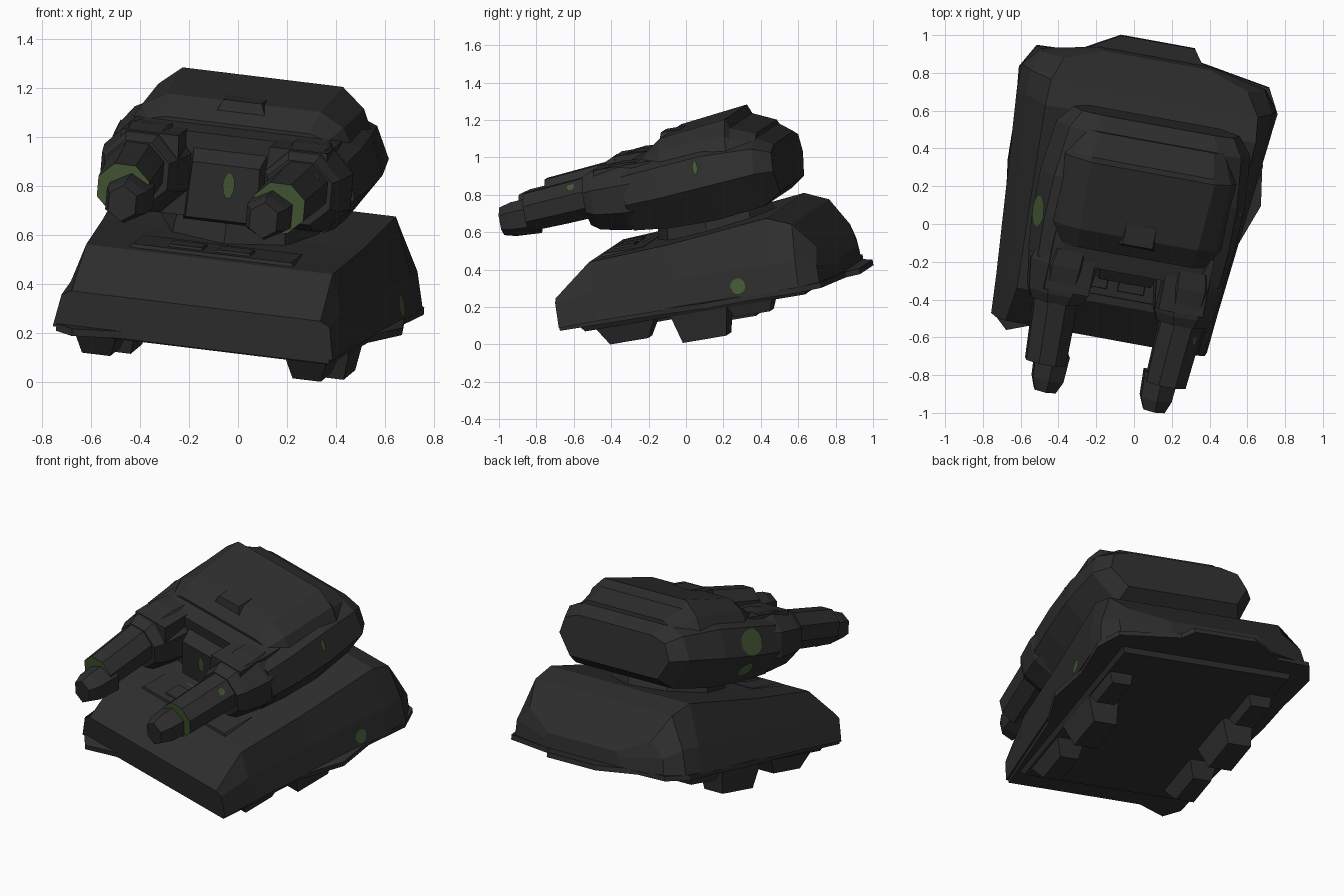
import bpy, bmesh, math
from mathutils import Vector, Matrix

# The whole vehicle sits tilted: local frame (u right, y back, z up) to world
ax = Vector((0.975, -0.178, -0.119)).normalized()
ay = Vector((0.195, 0.967, 0.163))
az = ax.cross(ay).normalized()
ay = az.cross(ax)
FRAME = Matrix((ax, ay, az)).transposed().to_4x4()
FRAME.translation = ax * -0.097


def material(name, rgb):
    m = bpy.data.materials.new(name)
    m.diffuse_color = (*rgb, 1)
    return m


DARK = material("charcoal armour", (0.027, 0.027, 0.027))
GREEN = material("dull green", (0.06, 0.10, 0.036))
parts = []


def finish(name, bm, green=None, mat=DARK):
    bmesh.ops.remove_doubles(bm, verts=bm.verts, dist=1e-5)
    bmesh.ops.recalc_face_normals(bm, faces=bm.faces)
    if green:
        for f in bm.faces:
            f.material_index = int(green(f.normal, f.calc_center_median()))
    me = bpy.data.meshes.new(name)
    bm.to_mesh(me)
    bm.free()
    me.materials.append(mat)
    if green:
        me.materials.append(GREEN)
    ob = bpy.data.objects.new(name, me)
    bpy.context.collection.objects.link(ob)
    ob.matrix_world = FRAME
    parts.append(ob)


def loft(name, rings, green=None):
    bm = bmesh.new()
    vs = [[bm.verts.new(p) for p in r] for r in rings]
    n = len(rings[0])
    for a, b in zip(vs, vs[1:]):
        for i in range(n):
            j = (i + 1) % n
            bm.faces.new((a[i], a[j], b[j], b[i]))
    bm.faces.new(vs[0])
    bm.faces.new(vs[-1])
    finish(name, bm, green)


def body(name, sections):
    """Symmetric loft: each section is y and a half profile of (u, z)."""
    loft(name, [[(u, y, z) for u, z in h] + [(-u, y, z) for u, z in reversed(h)]
                for y, h in sections])


def tube(name, path, sides, green=None):
    """Faceted tube along y: rings of (u, y, z, half width, half height)."""
    angs = [2 * math.pi * (i + 0.5) / sides for i in range(sides)]
    loft(name, [[(u + rw * math.cos(a), y, z + rh * math.sin(a)) for a in angs]
                for u, y, z, rw, rh in path], green)


def block(name, u, y, z0, z1, du, dy, top=1.0, bottom=1.0):
    def ring(k, z):
        return [(u + sx * du * k, y + sy * dy * k, z)
                for sx, sy in ((-1, -1), (1, -1), (1, 1), (-1, 1))]
    loft(name, [ring(bottom, z0), ring(top, z1)])


def patch(name, at, normal, ru, rv):
    bm = bmesh.new()
    n = Vector(normal).normalized()
    bmesh.ops.create_circle(bm, cap_ends=True, segments=12, radius=1)
    bm.transform(Matrix.Translation(Vector(at) + n * 0.008)
                 @ n.to_track_quat('Z', 'Y').to_matrix().to_4x4()
                 @ Matrix.Diagonal((ru, rv, 1, 1)))
    finish(name, bm, mat=GREEN)


# Hull armour
body("hull", [
    (-0.567, [(0.585, 0.245), (0.56, 0.38), (0.52, 0.40)]),
    (-0.355, [(0.60, 0.25), (0.565, 0.40), (0.515, 0.56)]),
    (0.10, [(0.64, 0.25), (0.60, 0.40), (0.54, 0.585)]),
    (0.65, [(0.69, 0.25), (0.655, 0.40), (0.57, 0.64)]),
    (0.78, [(0.69, 0.25), (0.655, 0.40), (0.56, 0.585)]),
    (0.88, [(0.61, 0.25), (0.60, 0.35), (0.50, 0.44)]),
    (0.945, [(0.30, 0.25), (0.30, 0.31), (0.28, 0.345)])])

# Skirt plate around the base, with a torn front corner on the left
right = [(0.57, -0.567), (0.62, 0.0), (0.71, 0.26), (0.67, 0.5), (0.70, 0.76),
         (0.63, 0.89), (0.25, 0.955), (0.20, 1.025)]
left = [(-0.20, 1.025), (-0.42, 0.90), (-0.63, 0.89), (-0.70, 0.76),
        (-0.67, 0.5), (-0.66, 0.26), (-0.62, 0.0), (-0.57, -0.567),
        (-0.49, -0.64), (-0.30, -0.567)]
loft("skirt_plate", [[(u, y, z) for u, y in right + left] for z in (0.228, 0.258)])

# Belly and running gear lumps
block("belly", 0, 0.17, 0.20, 0.25, 0.57, 0.64, bottom=0.95)
for s, side in ((1, "right"), (-1, "left")):
    block("front_track_" + side, s * 0.44, -0.22, 0.105, 0.22, 0.095, 0.17, bottom=0.62)
    block("middle_track_" + side, s * 0.445, 0.19, 0.05, 0.22, 0.10, 0.16, bottom=0.75)
    block("rear_track_" + side, s * 0.46, 0.47, 0.14, 0.22, 0.08, 0.13, bottom=0.75)

# Low roof plates in front of the turret, with a thin green strip
block("roof_plate", 0, -0.20, 0.54, 0.577, 0.36, 0.12, top=0.92)
for u in (-0.12, 0.08):
    block("roof_vent", u, -0.22, 0.56, 0.587, 0.08, 0.06, top=0.85)
patch("roof_strip", (0.0, -0.12, 0.573), (0, 0, 1), 0.18, 0.006)

# Turret neck
bm = bmesh.new()
bmesh.ops.create_cone(bm, cap_ends=True, segments=8, radius1=0.34, radius2=0.31, depth=0.16,
                      matrix=Matrix.Translation((0, 0.27, 0.62)))
finish("turret_neck", bm)

# Turret body, top deck, and centre mantlet
body("turret", [
    (-0.10, [(0.42, 0.68), (0.53, 0.83), (0.49, 0.98), (0.38, 1.03)]),
    (0.10, [(0.42, 0.66), (0.55, 0.84), (0.50, 1.0), (0.37, 1.06)]),
    (0.35, [(0.42, 0.66), (0.555, 0.86), (0.495, 1.02), (0.37, 1.08)]),
    (0.62, [(0.40, 0.69), (0.525, 0.88), (0.465, 1.01), (0.34, 1.06)]),
    (0.71, [(0.36, 0.75), (0.45, 0.87), (0.41, 0.97), (0.30, 1.0)])])
body("turret_deck", [
    (0.0, [(0.40, 1.0), (0.38, 1.04), (0.30, 1.06)]),
    (0.11, [(0.46, 1.01), (0.42, 1.08), (0.32, 1.135)]),
    (0.48, [(0.47, 1.01), (0.43, 1.10), (0.335, 1.18)]),
    (0.50, [(0.46, 1.01), (0.42, 1.08), (0.33, 1.13)]),
    (0.63, [(0.40, 1.0), (0.37, 1.04), (0.31, 1.075)])])
body("mantlet", [
    (-0.17, [(0.15, 0.69), (0.14, 0.92)]),
    (-0.06, [(0.18, 0.66), (0.16, 0.99)]),
    (0.12, [(0.18, 0.66), (0.13, 1.13)])])
block("hatch", 0, 0.13, 1.10, 1.145, 0.10, 0.07, top=0.8)

# Twin guns: collar, housing, green-ended barrel and muzzle on each side
for s, side in ((1, "right"), (-1, "left")):
    tube("gun_collar_" + side, [
        (s * 0.34, -0.33, 0.875, 0.145, 0.14),
        (s * 0.34, -0.28, 0.87, 0.17, 0.17),
        (s * 0.34, -0.12, 0.865, 0.195, 0.195),
        (s * 0.33, -0.03, 0.865, 0.18, 0.19)], 8)
    block("gun_housing_" + side, s * 0.31, -0.10, 0.90, 1.035, 0.13, 0.17, top=0.92)
    tube("barrel_" + side, [
        (s * 0.325, -0.67, 0.865, 0.115, 0.11),
        (s * 0.335, -0.45, 0.88, 0.122, 0.116),
        (s * 0.35, -0.20, 0.90, 0.125, 0.12)], 8,
        lambda n, c: n.y < -0.9 and c.y < -0.6)
    tube("muzzle_" + side, [
        (s * 0.295, -0.825, 0.835, 0.065, 0.075),
        (s * 0.293, -0.76, 0.836, 0.095, 0.092),
        (s * 0.295, -0.62, 0.838, 0.105, 0.10)], 6)

# Green painted patches
patch("left_turret_patch", (-0.523, 0.13, 0.92), (-0.956, -0.05, 0.287), 0.088, 0.08)
patch("left_turret_lower_patch", (-0.488, 0.14, 0.755), (-0.83, -0.03, -0.55), 0.06, 0.05)
patch("mantlet_patch", (0.02, -0.172, 0.84), (0, -1, 0), 0.025, 0.055)
patch("right_hull_patch", (0.657, 0.45, 0.31), (0.954, -0.08, 0.25), 0.042, 0.045)
patch("right_turret_patch", (0.517, 0.31, 0.965), (0.938, 0, 0.347), 0.014, 0.038)
patch("right_barrel_patch", (0.414, -0.40, 0.962), (0.7, 0, 0.7), 0.022, 0.022)

# Rest the vehicle on the ground
low = min((FRAME @ v.co).z for ob in parts for v in ob.data.vertices)
for ob in parts:
    ob.matrix_world = Matrix.Translation((0, 0, -low)) @ FRAME
